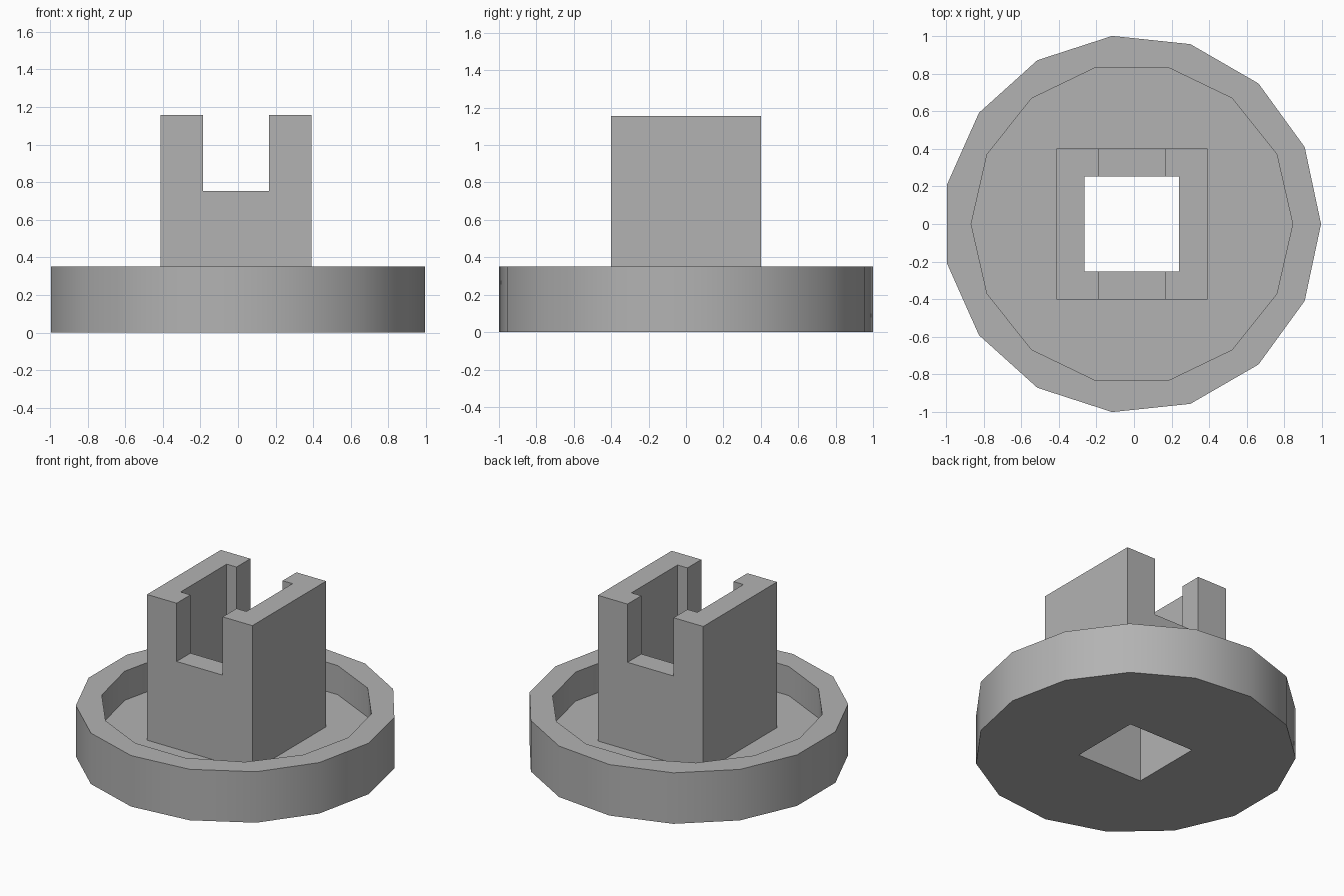
import bpy
import math

cube = bpy.data.objects.get("Cube")
if cube:
    bpy.data.objects.remove(cube, do_unlink=True)

S = 1.0055          # radius of the dish; other sizes are tenths of it
CX = -0.011         # centre of the odd-sided dish
RIM, FLOOR, TOP, SLOT = 0.35 * S, 0.15 * S, 1.15 * S, 0.75 * S

grey = bpy.data.materials.new("plain_grey")
grey.use_nodes = True
colour = (0.45, 0.45, 0.45, 1)
grey.diffuse_color = colour
grey.node_tree.nodes["Principled BSDF"].inputs["Base Color"].default_value = colour


def finish(name):
    ob = bpy.context.object
    ob.name = ob.data.name = name
    ob.data.materials.append(grey)
    return ob


def disc(name, sides, radius, z0, z1):
    # First corner points along +x
    bpy.ops.mesh.primitive_cylinder_add(
        vertices=sides, radius=radius, depth=z1 - z0,
        location=(CX, 0, (z0 + z1) / 2), rotation=(0, 0, -math.pi / 2))
    return finish(name)


def box(name, width, length, z0, z1):
    bpy.ops.mesh.primitive_cube_add(size=1, location=(CX, 0, (z0 + z1) / 2))
    ob = finish(name)
    ob.scale = (width, length, z1 - z0)
    return ob


def cut(ob, cutters):
    bpy.ops.object.select_all(action='DESELECT')
    ob.select_set(True)
    bpy.context.view_layer.objects.active = ob
    bpy.ops.object.transform_apply(location=False, rotation=True, scale=True)
    for cutter in cutters:
        mod = ob.modifiers.new("cut", 'BOOLEAN')
        mod.operation = 'DIFFERENCE'
        mod.solver = 'EXACT'
        mod.object = cutter
        bpy.ops.object.modifier_apply(modifier=mod.name)
    bpy.ops.object.shade_smooth_by_angle(angle=math.radians(30))


# Cutters: shallow recess, square bore, and slot open at front and back
recess = disc("recess_cutter", 14, 0.85 * S, FLOOR, 1)
bore = box("bore_cutter", 0.5 * S, 0.5 * S, -1, 2)
slot = box("slot_cutter", 0.35 * S, 2, SLOT, 2)

# Round dish with a raised rim
dish = disc("round_dish", 15, S, 0, RIM)
cut(dish, [recess, bore])

# Square hollow post standing on the dish floor
post = box("slotted_post", 0.8 * S, 0.8 * S, FLOOR, TOP)
cut(post, [bore, slot])

for helper in (recess, bore, slot):
    bpy.data.objects.remove(helper, do_unlink=True)
